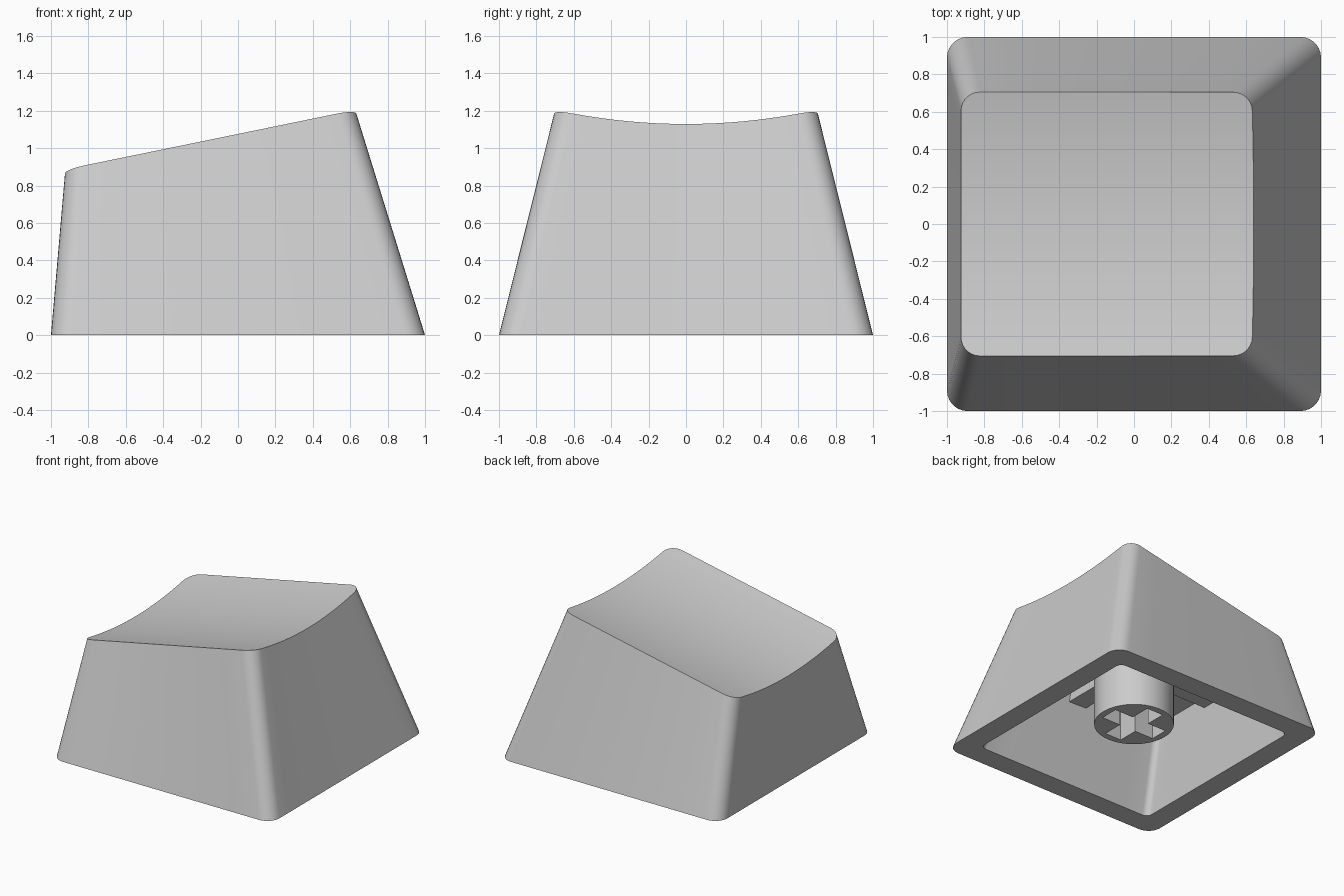
import bpy, bmesh, math

if "Cube" in bpy.data.objects:
    bpy.data.objects.remove(bpy.data.objects["Cube"])

SLOPE = 0.205
COLS = 8

plastic = bpy.data.materials.new("light grey plastic")
plastic.diffuse_color = (0.6, 0.6, 0.6, 1)
plastic.use_nodes = True
plastic.node_tree.nodes["Principled BSDF"].inputs["Base Color"].default_value = plastic.diffuse_color


def finish(name, bm, smooth=True):
    bmesh.ops.recalc_face_normals(bm, faces=bm.faces)
    mesh = bpy.data.meshes.new(name)
    bm.to_mesh(mesh)
    bm.free()
    mesh.materials.append(plastic)
    ob = bpy.data.objects.new(name, mesh)
    bpy.context.collection.objects.link(ob)
    if smooth:
        bpy.ops.object.select_all(action='DESELECT')
        bpy.context.view_layer.objects.active = ob
        ob.select_set(True)
        bpy.ops.object.shade_smooth_by_angle(angle=math.radians(30))
    return ob


def rounded_grid(bm, x0, x1, half, r, height, bow=0.0):
    """Rows of vertices filling a rounded rectangle, at height(x, y)."""
    c = half - r
    arc = [(c + r * math.sin(a), r - r * math.cos(a))
           for a in (math.pi / 2 * i / 7 for i in range(8))]
    rows = [(-y, d) for y, d in reversed(arc)]
    rows += [(c * (i / 8 - 1), 0) for i in range(1, 16)]
    rows += arc
    grid = []
    for y, d in rows:
        a, b = x0 + d, x1 - d + bow * (1 - (y / half) ** 2)
        xs = [a + (b - a) * k / COLS for k in range(COLS + 1)]
        grid.append([bm.verts.new((x, y, height(x, y))) for x in xs])
    return grid


def border(g):
    return (g[0] + [row[-1] for row in g[1:-1]] + g[-1][::-1]
            + [row[0] for row in g[-2:0:-1]])


def fill(bm, g):
    for a, b in zip(g, g[1:]):
        for k in range(COLS):
            bm.faces.new((a[k], a[k + 1], b[k + 1], b[k]))


def bridge(bm, p, q):
    for i in range(len(p)):
        j = (i + 1) % len(p)
        bm.faces.new((p[i], p[j], q[j], q[i]))


def dish(x, y):
    return 0.998 + SLOPE * x + 0.078 * (y / 0.705) ** 2


# Hollow cap: dished top, tapered walls, flat rim, sloping ceiling
bm = bmesh.new()
top = rounded_grid(bm, -0.925, 0.63, 0.705, 0.1, dish, 0.01)
foot = rounded_grid(bm, -1, 1, 1, 0.11, lambda x, y: 0)
mouth = rounded_grid(bm, -0.82, 0.82, 0.82, 0.05, lambda x, y: 0)
ceiling = rounded_grid(bm, -0.75, 0.55, 0.6, 0.05, lambda x, y: 0.83 + 0.2 * x)
fill(bm, top)
fill(bm, ceiling)
loops = [border(g) for g in (top, foot, mouth, ceiling)]
for p, q in zip(loops, loops[1:]):
    bridge(bm, p, q)
bmesh.ops.delete(bm, geom=[v for v in bm.verts if not v.link_faces], context='VERTS')
finish("cap_shell", bm)


def prism(name, outline, z0, top_z, smooth=False):
    bm = bmesh.new()
    low = [bm.verts.new((x, y, z0)) for x, y in outline]
    high = [bm.verts.new((x, y, top_z(x))) for x, y in outline]
    bm.faces.new(low)
    bm.faces.new(high)
    bridge(bm, low, high)
    return finish(name, bm, smooth)


# Mounting stem with a cross-shaped socket
circle = [(0.3 * math.cos(math.tau * i / 48), 0.3 * math.sin(math.tau * i / 48))
          for i in range(48)]
stem = prism("stem", circle, 0.14, lambda x: 0.9 + 0.2 * x, True)
w, l = 0.075, 0.245
cross = [(l, -w), (l, w), (w, w), (w, l), (-w, l), (-w, w),
         (-l, w), (-l, -w), (-w, -w), (-w, -l), (w, -l), (w, -w)]
cutter = prism("socket_cutter", cross, 0.0, lambda x: 0.65)
cutter.hide_render = True
cutter.hide_set(True)
cut = stem.modifiers.new("socket", 'BOOLEAN')
cut.operation = 'DIFFERENCE'
cut.solver = 'EXACT'
cut.object = cutter

# Support ribs from the stem to the four walls
for name, x0, x1, y0, y1 in (("left_rib", -0.82, -0.27, -0.08, 0.08),
                             ("right_rib", 0.27, 0.66, -0.08, 0.08),
                             ("front_rib", -0.08, 0.08, -0.74, -0.27),
                             ("back_rib", -0.08, 0.08, 0.27, 0.74)):
    prism(name, [(x0, y0), (x1, y0), (x1, y1), (x0, y1)], 0.6,
          lambda x: 0.88 + 0.2 * x)
